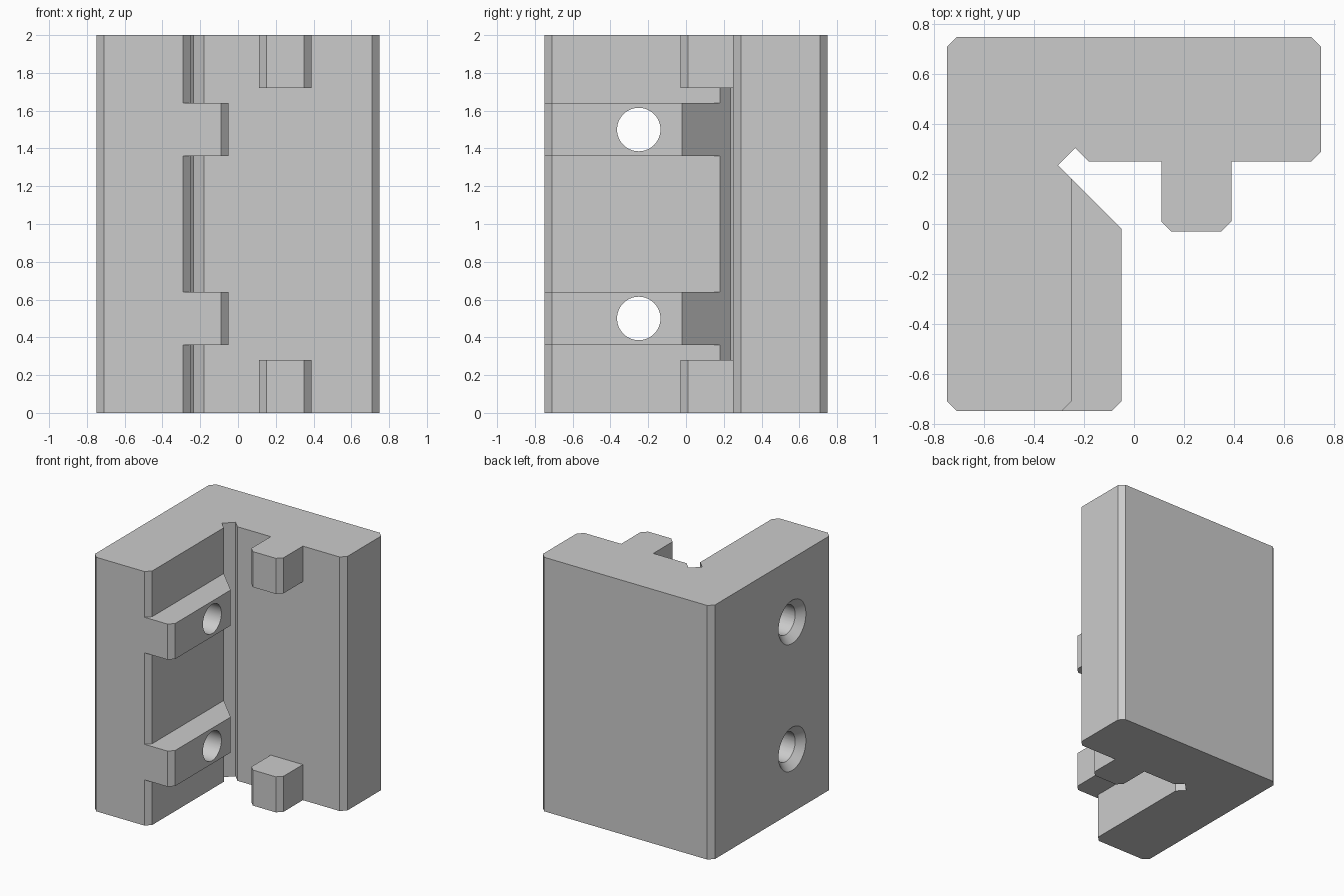
import bpy, bmesh, math
from mathutils import Matrix

cube = bpy.data.objects.get("Cube")
if cube:
    bpy.data.objects.remove(cube, do_unlink=True)

grey = bpy.data.materials.new("light_grey")
grey.use_nodes = True
colour = (0.6, 0.6, 0.6, 1)
grey.diffuse_color = colour
grey.node_tree.nodes["Principled BSDF"].inputs["Base Color"].default_value = colour


def add_object(name, bm):
    bmesh.ops.recalc_face_normals(bm, faces=bm.faces)
    mesh = bpy.data.meshes.new(name)
    bm.to_mesh(mesh)
    bm.free()
    mesh.materials.append(grey)
    obj = bpy.data.objects.new(name, mesh)
    bpy.context.collection.objects.link(obj)
    return obj


def prism(name, outline, z0, z1):
    """Extrude a plan outline from z0 up to z1."""
    bm = bmesh.new()
    face = bm.faces.new([bm.verts.new((x, y, z0)) for x, y in outline])
    top = bmesh.ops.extrude_face_region(bm, geom=[face])["geom"]
    for v in top:
        if isinstance(v, bmesh.types.BMVert):
            v.co.z = z1
    return add_object(name, bm)


def cone_x(name, x0, x1, r0, r1, y, z):
    """Cylinder or cone lying along x."""
    bm = bmesh.new()
    place = Matrix.Translation(((x0 + x1) / 2, y, z)) @ Matrix.Rotation(math.pi / 2, 4, 'Y')
    bmesh.ops.create_cone(bm, cap_ends=True, segments=64, radius1=r0, radius2=r1,
                          depth=x1 - x0, matrix=place)
    return add_object(name, bm)


def combine(target, tool, operation):
    mod = target.modifiers.new(operation.title(), 'BOOLEAN')
    mod.operation = operation
    mod.solver = 'EXACT'
    mod.object = tool
    bpy.context.view_layer.objects.active = target
    bpy.ops.object.modifier_apply(modifier=mod.name)
    bpy.data.objects.remove(tool, do_unlink=True)


# L-shaped body with chamfered corners and a relief groove in the inner corner
body = prism("corner_bracket", [
    (-0.71, -0.75), (-0.29, -0.75), (-0.25, -0.71), (-0.25, 0.18),
    (-0.305, 0.235), (-0.235, 0.305), (-0.18, 0.25), (0.71, 0.25),
    (0.75, 0.29), (0.75, 0.71), (0.71, 0.75), (-0.71, 0.75),
    (-0.75, 0.71), (-0.75, -0.71)], 0, 2)

# Raised ribs on the side arm
rib = [(-0.5, -0.75), (-0.09, -0.75), (-0.05, -0.71), (-0.05, -0.02),
       (-0.25, 0.18), (-0.5, 0.18)]
for z in (0.5, 1.5):
    combine(body, prism("rib", rib, z - 0.14, z + 0.14), 'UNION')

# Locating pegs at the bottom and top of the back arm
peg = [(0.11, 0.5), (0.11, 0.01), (0.15, -0.03), (0.35, -0.03), (0.39, 0.01), (0.39, 0.5)]
for z in (0, 1.72):
    combine(body, prism("peg", peg, z, z + 0.28), 'UNION')

# Screw holes through the ribs, countersunk on the outer side
for z in (0.5, 1.5):
    combine(body, cone_x("hole_cutter", -1, 0.2, 0.115, 0.115, -0.25, z), 'DIFFERENCE')
    combine(body, cone_x("countersink_cutter", -0.77, -0.69, 0.19, 0.11, -0.25, z), 'DIFFERENCE')

bpy.ops.object.select_all(action='DESELECT')
body.select_set(True)
bpy.context.view_layer.objects.active = body
bpy.ops.object.shade_smooth_by_angle(angle=math.radians(30))
